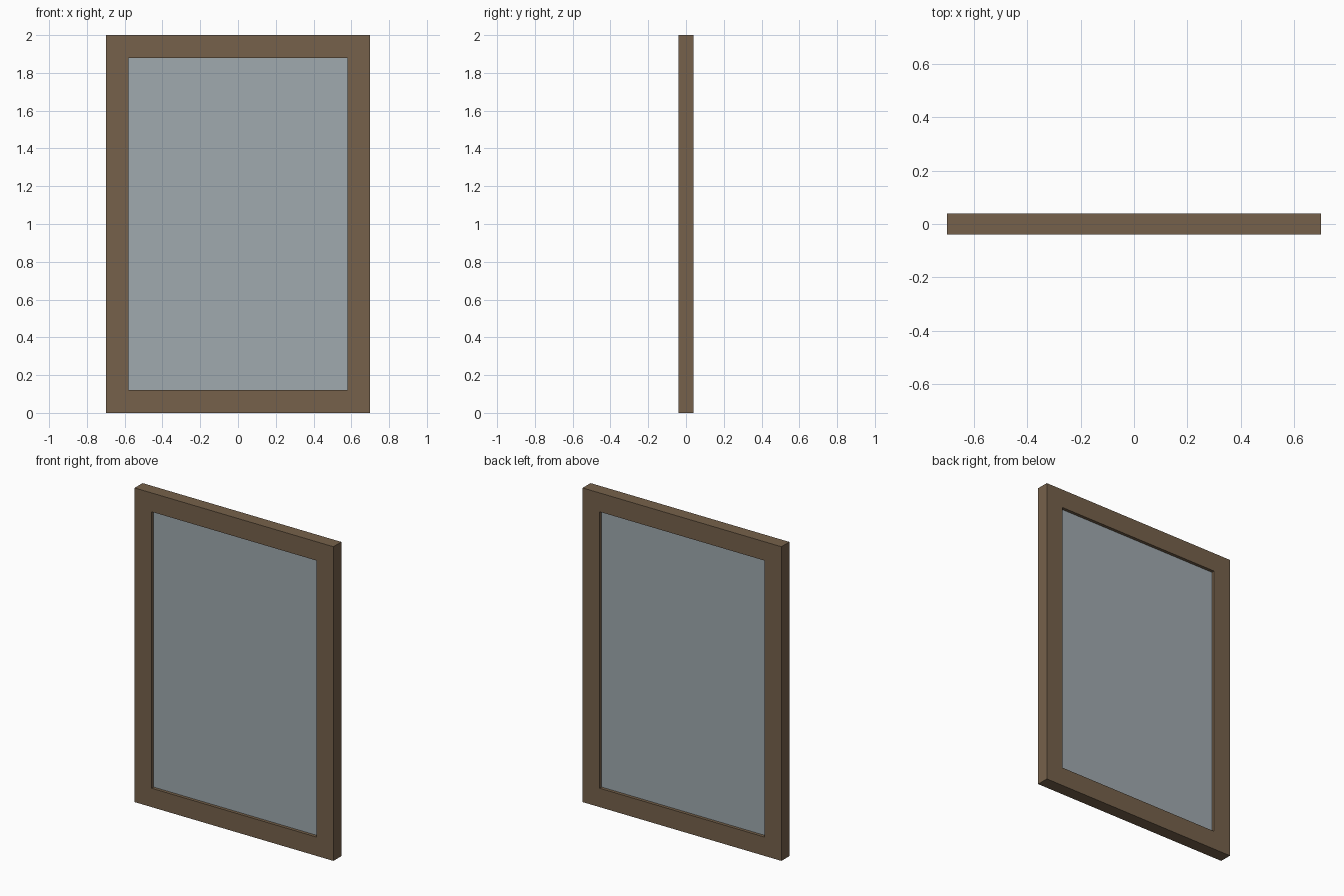
import bpy, bmesh
from mathutils import Matrix

if "Cube" in bpy.data.objects:
    bpy.data.objects.remove(bpy.data.objects["Cube"])

WIDTH, DEPTH, HEIGHT, BORDER = 1.4, 0.08, 2.0, 0.12
PANE_DEPTH = 0.04


def material(name, color):
    m = bpy.data.materials.new(name)
    m.diffuse_color = (*color, 1)
    m.use_nodes = True
    m.node_tree.nodes["Principled BSDF"].inputs["Base Color"].default_value = m.diffuse_color
    return m


def box(bm, w, d, h):
    bmesh.ops.create_cube(bm, size=1, matrix=Matrix.Translation((0, 0, HEIGHT / 2)) @ Matrix.Diagonal((w, d, h, 1)))


def finish(name, bm, mat):
    bmesh.ops.recalc_face_normals(bm, faces=bm.faces)
    me = bpy.data.meshes.new(name)
    bm.to_mesh(me)
    bm.free()
    me.materials.append(mat)
    bpy.context.collection.objects.link(bpy.data.objects.new(name, me))


# Wooden frame: inset front and back of a slab, then bridge the openings
bm = bmesh.new()
box(bm, WIDTH, DEPTH, HEIGHT)
bm.normal_update()
openings = [f for f in bm.faces if abs(f.normal.y) > 0.9]
bmesh.ops.inset_individual(bm, faces=openings, thickness=BORDER, use_even_offset=True)
rims = [e for f in openings for e in f.edges]
bmesh.ops.delete(bm, geom=openings, context='FACES_ONLY')
bmesh.ops.bridge_loops(bm, edges=rims)
finish("frame", bm, material("wood", (0.18, 0.12, 0.07)))

# Pane set back from both faces of the frame
bm = bmesh.new()
box(bm, WIDTH - 2 * BORDER, PANE_DEPTH, HEIGHT - 2 * BORDER)
finish("pane", bm, material("glass", (0.35, 0.40, 0.43)))
